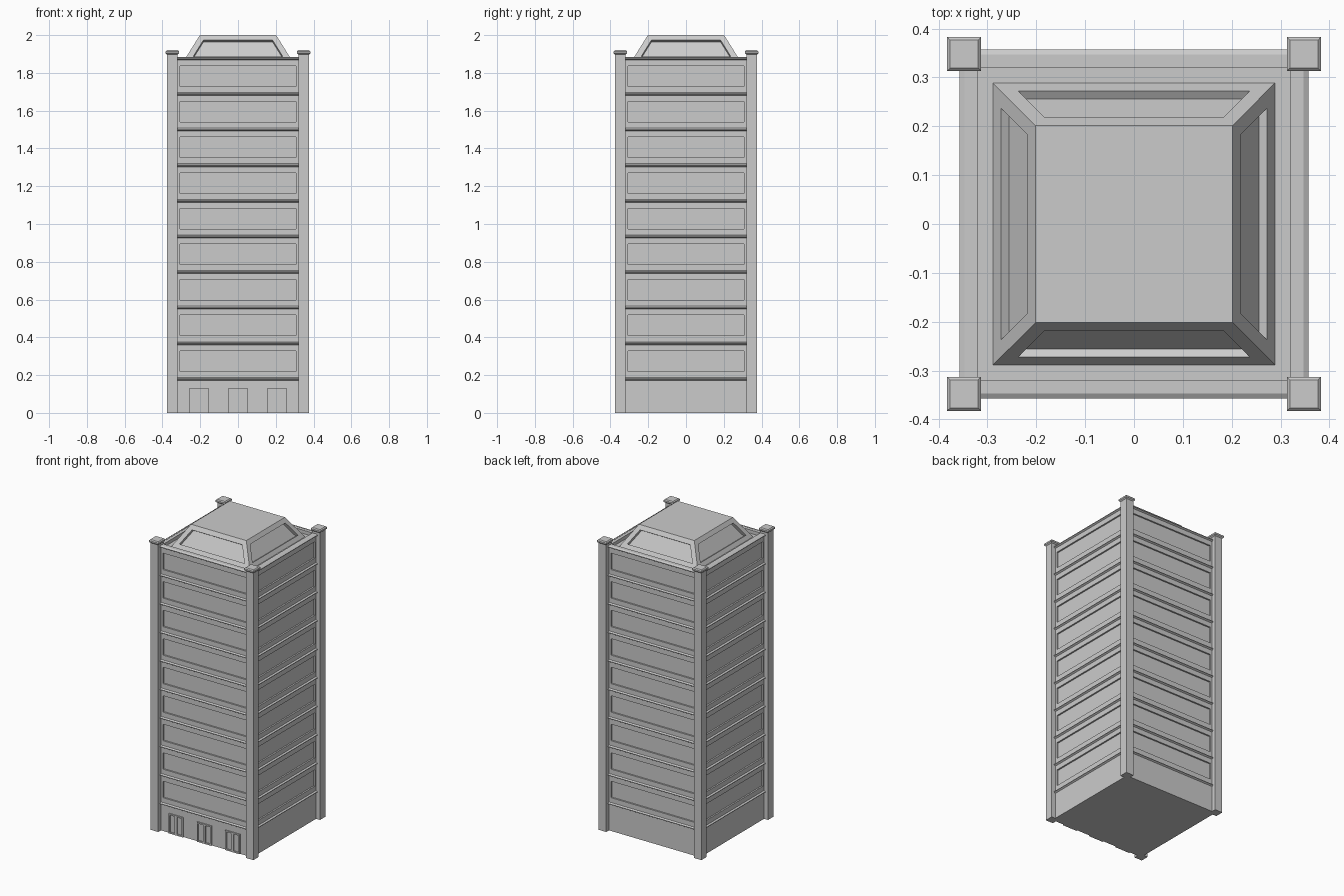
import bpy, bmesh

if "Cube" in bpy.data.objects:
    bpy.data.objects.remove(bpy.data.objects["Cube"])

WALL = 0.347
FLOOR = 0.1885
LEVELS = [0.18 + FLOOR * i for i in range(10)]


def finish(name, bm):
    bmesh.ops.recalc_face_normals(bm, faces=bm.faces)
    mesh = bpy.data.meshes.new(name)
    bm.to_mesh(mesh)
    bm.free()
    ob = bpy.data.objects.new(name, mesh)
    bpy.context.collection.objects.link(ob)
    return ob


def square_loft(bm, profile, cx=0, cy=0, caps=True, closed=False):
    """Stack square rings (half width, z); returns side faces per band and the top cap."""
    rings = [[bm.verts.new((cx + sx * r, cy + sy * r, z))
              for sx, sy in ((-1, -1), (1, -1), (1, 1), (-1, 1))] for r, z in profile]
    pairs = list(zip(rings, rings[1:]))
    if closed:
        pairs.append((rings[-1], rings[0]))
    bands = [[bm.faces.new((a[i], a[(i + 1) % 4], b[(i + 1) % 4], b[i]))
              for i in range(4)] for a, b in pairs]
    top = None
    if caps:
        bm.faces.new(rings[0][::-1])
        top = bm.faces.new(rings[-1])
    bm.normal_update()
    return bands, top


def recess(bm, faces, margin, depth):
    """Inset each face, then push the inner panel straight in."""
    bmesh.ops.inset_individual(bm, faces=faces, thickness=margin, use_even_offset=True)
    bm.normal_update()
    bmesh.ops.inset_individual(bm, faces=faces, thickness=0.00002, depth=-depth,
                               use_even_offset=True)


# Tower walls: plain ground floor, recessed window panels above, sunken roof deck
bm = bmesh.new()
bands, top = square_loft(bm, [(WALL, z) for z in [0] + LEVELS] + [(WALL, 1.883)])
recess(bm, [f for band in bands[1:-1] for f in band], 0.04, 0.01)
recess(bm, [top], 0.027, 0.022)
finish("tower_walls", bm)

# Thin chamfered ledge around every floor level
for z in LEVELS:
    bm = bmesh.new()
    square_loft(bm, [(0.34, z - 0.008), (WALL, z - 0.008), (0.357, z - 0.002),
                     (0.357, z + 0.002), (WALL, z + 0.008), (0.34, z + 0.008)],
                caps=False, closed=True)
    finish("floor_ledge", bm)

# Corner columns with flared caps
for sx in (-1, 1):
    for sy in (-1, 1):
        bm = bmesh.new()
        square_loft(bm, [(0.0275, 0), (0.0275, 1.897), (0.035, 1.904),
                         (0.035, 1.914), (0.029, 1.92)], sx * 0.348, sy * 0.348)
        finish("corner_column", bm)

# Sloped roof block with a recessed panel on each side
bm = bmesh.new()
bands, top = square_loft(bm, [(0.289, 1.86), (0.202, 2.0)])
recess(bm, bands[0], 0.031, 0.02)
finish("roof_block", bm)

# Three double doors on the front, standing slightly proud of the wall
for x in (-0.207, 0.0, 0.207):
    bm = bmesh.new()
    h, y0, y1 = 0.13, -WALL + 0.01, -WALL - 0.008
    cols = [[bm.verts.new((x + dx, y, z)) for y, z in ((y0, 0), (y1, 0), (y1, h), (y0, h))]
            for dx in (-0.053, 0, 0.053)]
    leaves = []
    for a, b in zip(cols, cols[1:]):
        quads = [bm.faces.new((a[i], b[i], b[(i + 1) % 4], a[(i + 1) % 4])) for i in range(4)]
        leaves.append(quads[1])
    bm.faces.new(cols[0])
    bm.faces.new(cols[-1][::-1])
    bmesh.ops.recalc_face_normals(bm, faces=bm.faces)
    recess(bm, leaves, 0.009, 0.007)
    finish("double_door", bm)
